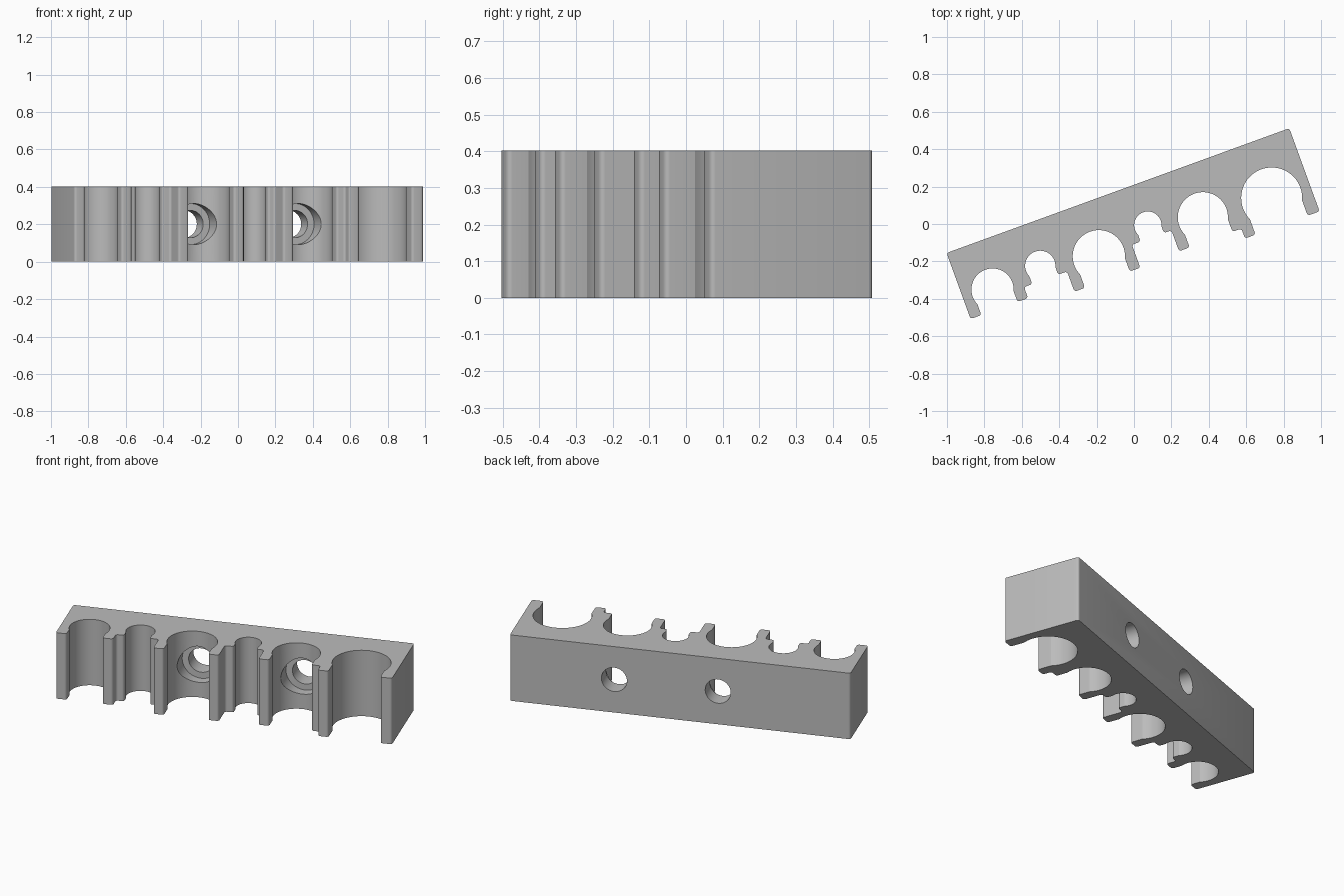
import bpy, bmesh, math
from mathutils import Matrix, Vector

if "Cube" in bpy.data.objects:
    bpy.data.objects.remove(bpy.data.objects["Cube"], do_unlink=True)

HEIGHT = 0.402
LENGTH = 1.95
BAY_TOP = 0.155      # depth of every bay's deepest point below the back face
LIP = 0.06           # width of the teeth
ROUND = 0.014
# Holder bays: (position along the bar, radius)
BAYS = [(0.164, 0.113), (0.447, 0.081), (0.759, 0.14),
        (1.062, 0.073), (1.353, 0.134), (1.734, 0.163)]
SCREW_BAYS = (2, 4)

# Bar frame: x along the back edge, -y towards the teeth
FRAME = Matrix.Translation((-1.002, -0.155, 0)) @ Matrix.Rotation(math.radians(20), 4, "Z")

grey = bpy.data.materials.new("plain grey")
grey.use_nodes = True
grey.diffuse_color = (0.5, 0.5, 0.5, 1)
grey.node_tree.nodes["Principled BSDF"].inputs["Base Color"].default_value = (0.5, 0.5, 0.5, 1)


def tip(r):
    return BAY_TOP + 1.95 * r


def neck(r):
    return 0.91 * r


def bay_outline(c, r, steps=48):
    """Slot wall, round pocket, slot wall."""
    start = math.asin(0.91)
    sweep = 2 * math.pi - 2 * start
    pts = [(c - neck(r), tip(r))]
    for i in range(steps + 1):
        a = start + sweep * i / steps
        pts.append((c - r * math.sin(a), BAY_TOP + r + r * math.cos(a)))
    return pts + [(c + neck(r), tip(r))]


def bar_outline():
    pts = [(0, 0), (0, tip(BAYS[0][1]))]
    for i, (c, r) in enumerate(BAYS):
        pts += bay_outline(c, r)
        if i + 1 < len(BAYS):
            # The wider neighbour owns the long tooth, the other a short step
            c2, r2 = BAYS[i + 1]
            split = c + neck(r) + LIP if r > r2 else c2 - neck(r2) - LIP
            pts += [(split, tip(r)), (split, tip(r2))]
    return pts + [(LENGTH, tip(BAYS[-1][1])), (LENGTH, 0)]


# Extruded bar with softened upright corners
bm = bmesh.new()
base = bm.faces.new([bm.verts.new((s, -d, 0)) for s, d in bar_outline()])
top = bmesh.ops.extrude_face_region(bm, geom=[base])["geom"]
bmesh.ops.translate(bm, vec=(0, 0, HEIGHT),
                    verts=[g for g in top if isinstance(g, bmesh.types.BMVert)])
bmesh.ops.recalc_face_normals(bm, faces=bm.faces)
corners = [e for e in bm.edges
           if abs(e.verts[0].co.z - e.verts[1].co.z) > 0.1
           and e.calc_face_angle(0) > math.radians(45)]
bmesh.ops.bevel(bm, geom=corners, offset=ROUND, segments=6, profile=0.5,
                affect="EDGES", clamp_overlap=True)
bmesh.ops.recalc_face_normals(bm, faces=bm.faces)
mesh = bpy.data.meshes.new("holder_bar")
bm.to_mesh(mesh)
bm.free()
bar = bpy.data.objects.new("holder_bar", mesh)
bar.matrix_world = FRAME
mesh.materials.append(grey)
bpy.context.collection.objects.link(bar)
bpy.context.view_layer.update()


def drill(s, radius, d0, d1):
    """Cut a round hole square to the back face, from depth d0 to d1."""
    bpy.ops.mesh.primitive_cylinder_add(vertices=48, radius=radius, depth=d1 - d0)
    cutter = bpy.context.object
    cutter.name = "hole_cutter"
    cutter.hide_render = True
    cutter.data.materials.append(grey)
    cutter.matrix_world = (FRAME @ Matrix.Translation(Vector((s, -(d0 + d1) / 2, HEIGHT / 2)))
                           @ Matrix.Rotation(math.pi / 2, 4, "X"))
    bpy.context.view_layer.update()
    bpy.ops.object.select_all(action="DESELECT")
    bar.select_set(True)
    bpy.context.view_layer.objects.active = bar
    mod = bar.modifiers.new("hole", "BOOLEAN")
    mod.operation = "DIFFERENCE"
    mod.solver = "EXACT"
    mod.object = cutter
    bpy.ops.object.modifier_apply(modifier=mod.name)
    bpy.data.objects.remove(cutter, do_unlink=True)


# Screw holes with a wider recess for the screw head
for index in SCREW_BAYS:
    c, r = BAYS[index]
    drill(c, 0.11, 0.1, BAY_TOP + r)
    drill(c, 0.073, -0.1, BAY_TOP + r)

bpy.ops.object.select_all(action="DESELECT")
bar.select_set(True)
bpy.context.view_layer.objects.active = bar
bpy.ops.object.shade_smooth_by_angle(angle=math.radians(20))
